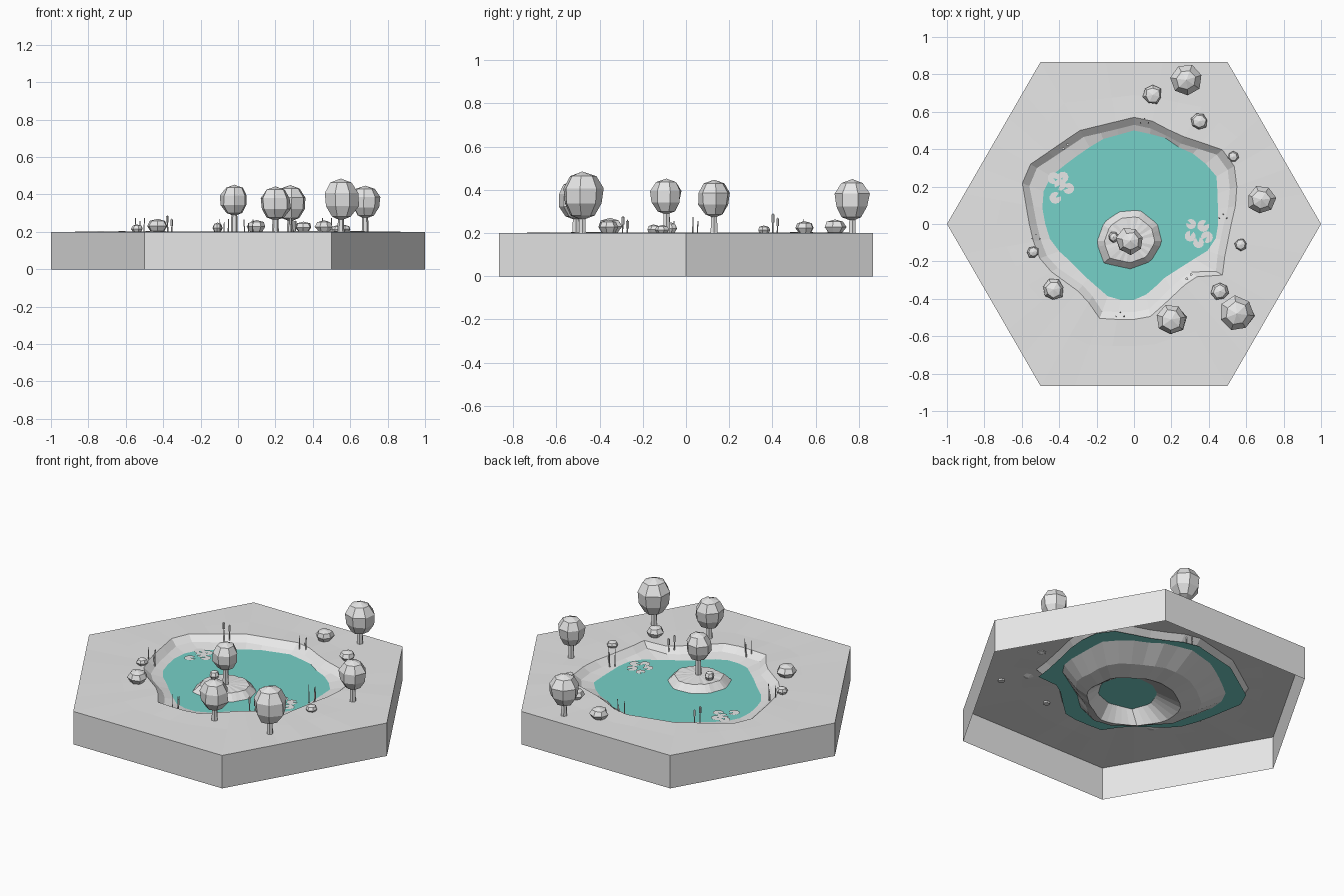
import bpy, bmesh, math, random
from mathutils import Vector

if "Cube" in bpy.data.objects:
    bpy.data.objects.remove(bpy.data.objects["Cube"])

random.seed(4)
SEG = 36
WATER_Z = 0.158


def material(name, rgb):
    m = bpy.data.materials.new(name)
    m.diffuse_color = (*rgb, 1)
    m.use_nodes = True
    m.node_tree.nodes["Principled BSDF"].inputs["Base Color"].default_value = m.diffuse_color
    return m


GREY = material("pale_grey", (0.8, 0.8, 0.8))
TEAL = material("pond_teal", (0.18, 0.64, 0.58))


def finish(bm, name, mat, recalc=True):
    if recalc:
        bmesh.ops.recalc_face_normals(bm, faces=bm.faces)
    me = bpy.data.meshes.new(name)
    bm.to_mesh(me)
    bm.free()
    me.materials.append(mat)
    ob = bpy.data.objects.new(name, me)
    bpy.context.collection.objects.link(ob)
    return ob


def radius_at(poly, a):
    """Distance from the origin to a closed outline along angle a."""
    d = Vector((math.cos(a), math.sin(a)))
    best = 0
    for i, p in enumerate(poly):
        p, q = Vector(p), Vector(poly[(i + 1) % len(poly)])
        e = q - p
        den = d.cross(e)
        if abs(den) < 1e-9:
            continue
        r, t = p.cross(e) / den, p.cross(d) / den
        if r > 0 and -1e-5 <= t <= 1.00001:
            best = max(best, r)
    return best


# Outlines: tile, bank crest, waterline and island edge
HEX = [(math.cos(k * math.pi / 3), math.sin(k * math.pi / 3)) for k in range(6)]
CREST = [(.52, .0), (.55, .13), (.55, .29), (.47, .40), (.24, .475), (.04, .58),
         (-.29, .50), (-.56, .315), (-.60, .235), (-.55, -.06), (-.49, -.22),
         (-.27, -.38), (-.18, -.51), (.07, -.51), (.16, -.43), (.32, -.28),
         (.47, -.30), (.48, -.20)]
SHORE = [(.45, 0), (.445, .25), (.35, .36), (.24, .41), (.16, .465), (0, .50),
         (-.18, .45), (-.34, .34), (-.45, .25), (-.49, .16), (-.49, .05),
         (-.44, -.11), (-.34, -.20), (-.24, -.30), (-.13, -.395), (-.02, -.415),
         (.08, -.37), (.16, -.29), (.30, -.20), (.43, -.12)]
ISLAND = [(-.18, -.01), (-.14, -.12), (0, -.15), (.11, -.11), (.17, -.01),
          (.145, .09), (.05, .165), (-.06, .155), (-.14, .10)]
ISLE_C = Vector((-.02, -.09))

# Ground: one open-bottomed sheet with walls, bank, pond bed and island
bm = bmesh.new()
columns, water_pts = [], []
for i in range(SEG):
    a = 2 * math.pi * i / SEG
    d = Vector((math.cos(a), math.sin(a)))
    h, c, s = (radius_at(p, a) for p in (HEX, CREST, SHORE))
    foot = max(c - .04, s + .3 * (c - s))
    isle = ISLE_C + d * radius_at(ISLAND, a)
    top = ISLE_C + d * radius_at(ISLAND, a) * .78
    bump = random.uniform(-.004, .004) if i % 2 else 0
    stations = [(d * h, 0), (d * h, .2), (d * (c * .6 + h * .4), .201 + bump),
                (d * c, .203), (d * foot, .171), (d * s, WATER_Z),
                ((d * s).lerp(isle, .35), .095 + bump * 2),
                ((d * s).lerp(isle, .65), .075),
                (isle, WATER_Z), (top, .196 + bump)]
    columns.append([bm.verts.new((p.x, p.y, z)) for p, z in stations])
    water_pts.append(d * (c - .012))
centre = bm.verts.new((ISLE_C.x, ISLE_C.y, .202))
for i in range(SEG):
    A, B = columns[i], columns[(i + 1) % SEG]
    for k in range(len(A) - 1):
        bm.faces.new((A[k], B[k], B[k + 1], A[k + 1]))
    bm.faces.new((A[-1], B[-1], centre))
finish(bm, "ground_tile", GREY, False)

# Water sheet
bm = bmesh.new()
bm.faces.new([bm.verts.new((p.x, p.y, WATER_Z)) for p in water_pts])
finish(bm, "pond_water", TEAL, False)


def blob(bm, centre, size, segs, rings, jitter):
    """Faceted, slightly irregular ball."""
    r = bmesh.ops.create_uvsphere(bm, u_segments=segs, v_segments=rings, radius=1)
    turn = random.uniform(0, 6.28)
    for v in r["verts"]:
        n = v.co.copy()
        a = math.atan2(n.y, n.x) + turn
        w = math.hypot(n.x, n.y) * (1 + random.uniform(-jitter, jitter))
        w *= 1 + .08 * n.z
        v.co = (centre[0] + size[0] * w * math.cos(a),
                centre[1] + size[0] * w * math.sin(a),
                centre[2] + size[1] * n.z)


def stalk(bm, x, y, z0, z1, r0, r1, sides, lean=(0, 0)):
    lo, hi = [], []
    for k in range(sides):
        a = 2 * math.pi * k / sides
        lo.append(bm.verts.new((x + r0 * math.cos(a), y + r0 * math.sin(a), z0)))
        hi.append(bm.verts.new((x + lean[0] + r1 * math.cos(a),
                                y + lean[1] + r1 * math.sin(a), z1)))
    bm.faces.new(lo[::-1])
    bm.faces.new(hi)
    for k in range(sides):
        j = (k + 1) % sides
        bm.faces.new((lo[k], lo[j], hi[j], hi[k]))


# Trees: x, y, crown radius, crown bottom, crown top
TREES = [(.28, .77, .085, .255, .45), (.68, .13, .078, .27, .447),
         (.55, -.48, .098, .26, .485), (.20, -.51, .085, .26, .443),
         (-.02, -.09, .075, .285, .452)]
for n, (x, y, r, lo, hi) in enumerate(TREES):
    bm = bmesh.new()
    blob(bm, (x, y, (lo + hi) / 2), (r, (hi - lo) / 2), 7, 5, .08)
    finish(bm, f"tree_crown_{n}", GREY)
    bm = bmesh.new()
    stalk(bm, x, y, .19, lo + .03, .019, .015, 6)
    finish(bm, f"tree_trunk_{n}", GREY)

# Stones: x, y, radius, top
STONES = [(.10, .69, .052, .263), (.35, .55, .045, .255), (.53, .36, .03, .235),
          (.57, -.11, .033, .237), (.46, -.36, .047, .262), (-.43, -.35, .056, .27),
          (-.54, -.15, .032, .24), (-.11, -.07, .028, .25)]
for n, (x, y, r, top) in enumerate(STONES):
    bm = bmesh.new()
    blob(bm, (x, y, (top + .192) / 2), (r, (top - .192) / 2), 7, 4, .1)
    finish(bm, f"stone_{n}", GREY)

# Reeds: x, y, top, with seed heads or not
REEDS = [(.05, .55, .265, False), (-.36, .41, .29, True), (-.53, -.07, .275, False),
         (.47, .04, .275, False), (.30, -.285, .28, True), (-.08, -.485, .27, False)]
for n, (x, y, top, heads) in enumerate(REEDS):
    bm = bmesh.new()
    for k in range(3 if not heads else 2):
        px = x + (k - .7) * .02
        py = y + (k % 2) * .022 - .01
        z = top - .018 * (k % 2)
        stalk(bm, px, py, .165, z, .004, .002, 4, (.004 * (k - 1), .003))
        if heads:
            stalk(bm, px + .004 * (k - 1), py + .003, z - .04, z - .005, .007, .007, 5)
    finish(bm, f"reed_cluster_{n}", GREY)

# Lily pads: thin notched discs just above the water
PADS = [(-.43, .245), (-.38, .25), (-.395, .21), (-.35, .19), (-.42, .14),
        (.305, 0), (.37, -.01), (.30, -.065), (.39, -.07), (.345, -.1)]
bm = bmesh.new()
for x, y in PADS:
    turn, r = random.uniform(0, 6.28), random.uniform(.027, .033)
    ring = [bm.verts.new((x + r * math.cos(turn + k * .62),
                          y + r * math.sin(turn + k * .62), WATER_Z + .004))
            for k in range(10)]
    mid = bm.verts.new((x, y, WATER_Z + .004))
    for k in range(9):
        bm.faces.new((mid, ring[k], ring[k + 1]))
finish(bm, "lily_pads", GREY, False)
